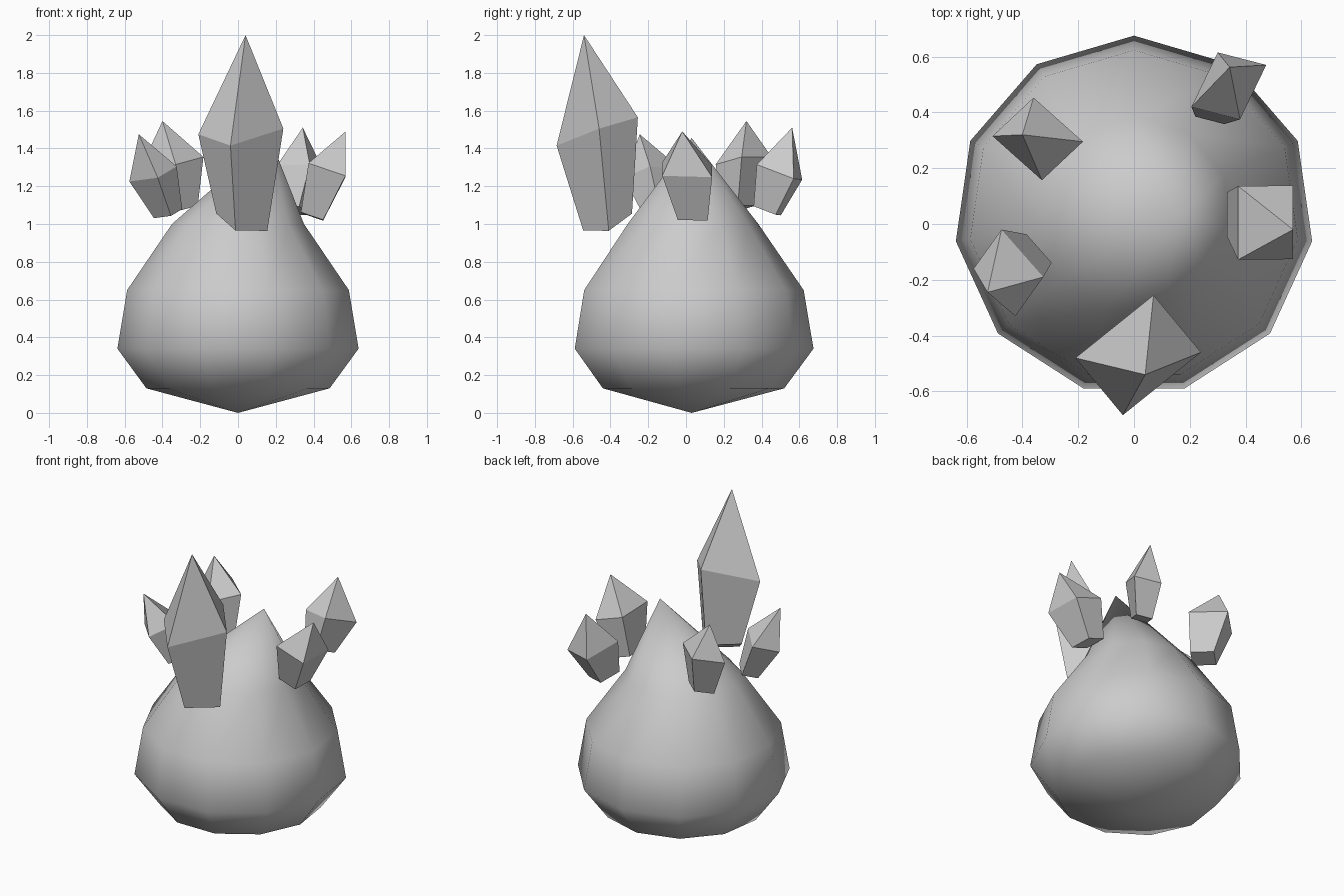
import bpy
import bmesh
import math
from mathutils import Vector

default_cube = bpy.data.objects.get("Cube")
if default_cube:
    bpy.data.objects.remove(default_cube, do_unlink=True)

# One plain grey for the whole model
grey = bpy.data.materials.new("light_grey")
grey.use_nodes = True
grey.diffuse_color = (0.6, 0.6, 0.6, 1)
grey.node_tree.nodes["Principled BSDF"].inputs["Base Color"].default_value = grey.diffuse_color


def bridge(bm, lower, upper):
    """Join two rings of equal length with quads."""
    count = len(lower)
    for i in range(count):
        j = (i + 1) % count
        bm.faces.new((lower[i], lower[j], upper[j], upper[i]))


def fan(bm, ring, point):
    """Close a ring with triangles that meet at a point."""
    centre = bm.verts.new(point)
    for i, vert in enumerate(ring):
        bm.faces.new((vert, ring[(i + 1) % len(ring)], centre))


def finish(bm, name, smooth):
    bmesh.ops.recalc_face_normals(bm, faces=bm.faces[:])
    for face in bm.faces:
        face.smooth = smooth
    mesh = bpy.data.meshes.new(name)
    bm.to_mesh(mesh)
    bm.free()
    mesh.materials.append(grey)
    obj = bpy.data.objects.new(name, mesh)
    bpy.context.collection.objects.link(obj)
    return obj


def make_body(sides=11, centre_y=0.03):
    """Pear-shaped body with a peak leaning to its left."""
    profile = [(0.49, 0.13), (0.645, 0.34), (0.593, 0.65), (0.353, 1.0)]
    bm = bmesh.new()
    rings = []
    for radius, height in profile:
        ring = []
        for i in range(sides):
            angle = math.pi / 2 + math.tau * i / sides
            ring.append(bm.verts.new((radius * math.cos(angle),
                                      centre_y + radius * math.sin(angle), height)))
        rings.append(ring)
    for lower, upper in zip(rings, rings[1:]):
        bridge(bm, lower, upper)
    fan(bm, rings[0], (0, centre_y, 0))
    fan(bm, rings[-1], (0.17, centre_y, 1.455))
    return finish(bm, "body", True)


def make_crystal(name, tip, middle, foot, across, along, dip=0.0):
    """Four-sided shard: flat foot, wide middle and pointed tip."""
    middle, foot = Vector(middle), Vector(foot)
    across, along = Vector(across), Vector(along)
    tilt = Vector((0, 0, dip))
    bm = bmesh.new()
    wide = [bm.verts.new(middle + d) for d in (across, along, -across, -along)]
    low_across, low_along = across * 0.6 - tilt, along * 0.6
    narrow = [bm.verts.new(foot + d)
              for d in (low_across, low_along, -low_across, -low_along)]
    bridge(bm, narrow, wide)
    fan(bm, wide, tip)
    bm.faces.new(narrow)
    return finish(bm, name, False)


make_body()

# Floating ring of crystals around the peak
make_crystal("front_crystal", tip=(0.04, -0.54, 2.0),
             middle=(0.015, -0.47, 1.49), foot=(0.02, -0.415, 1.01),
             across=(0.225, 0.01, 0.015), along=(0.055, 0.215, 0.075), dip=0.055)
make_crystal("right_front_crystal", tip=(-0.525, -0.245, 1.475),
             middle=(-0.45, -0.175, 1.265), foot=(-0.37, -0.13, 1.055),
             across=(0.125, -0.015, 0.04), along=(-0.025, 0.155, 0.02))
make_crystal("right_back_crystal", tip=(-0.4, 0.32, 1.545),
             middle=(-0.345, 0.305, 1.335), foot=(-0.31, 0.28, 1.085),
             across=(0.162, -0.01, 0.02), along=(-0.015, 0.148, 0.02))
make_crystal("left_crystal", tip=(0.57, -0.02, 1.49),
             middle=(0.471, 0.005, 1.285), foot=(0.392, 0.035, 1.04),
             across=(0.098, 0.133, -0.037), along=(-0.098, 0.131, 0.03))
make_crystal("left_back_crystal", tip=(0.343, 0.562, 1.51),
             middle=(0.34, 0.495, 1.275), foot=(0.3, 0.43, 1.07),
             across=(0.134, 0.075, -0.035), along=(-0.04, 0.12, -0.04))
